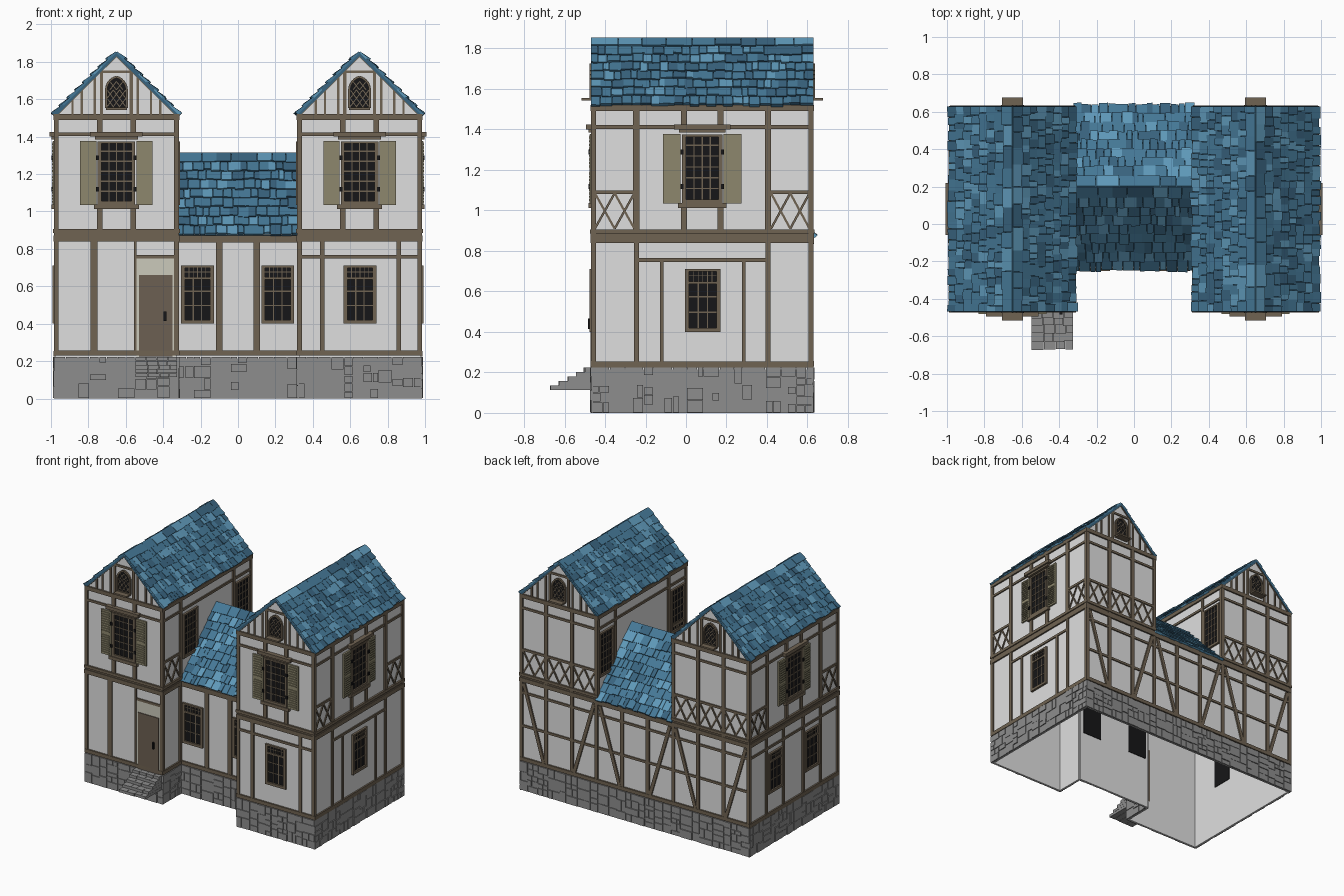
import bpy, bmesh, math, random
from mathutils import Vector

if "Cube" in bpy.data.objects:
    bpy.data.objects.remove(bpy.data.objects["Cube"])
random.seed(4)
R = random.uniform

COL = {'plaster': (.74, .74, .74), 'timber': (.16, .125, .085), 'door_brown': (.15, .115, .085),
       'stone_grey': (.27, .27, .27), 'shutter_olive': (.27, .245, .155), 'glass_black': (.008, .008, .009),
       'slate_light': (.115, .32, .49), 'slate_mid': (.06, .19, .31), 'slate_dark': (.04, .125, .21),
       'cream': (.6, .59, .5)}
MAT = {}
for k, c in COL.items():
    MAT[k] = bpy.data.materials.new(k)
    MAT[k].diffuse_color = (*c, 1)
PARTS = {}   # object name -> (bmesh, material names)


def solid(part, mat, low, high):
    """Closed prism between two matching point loops."""
    bm, mats = PARTS.setdefault(part, (bmesh.new(), []))
    if mat not in mats:
        mats.append(mat)
    a, b = [bm.verts.new(p) for p in low], [bm.verts.new(p) for p in high]
    n = len(a)
    fs = [bm.faces.new(a), bm.faces.new(b)]
    fs += [bm.faces.new((a[i], a[(i + 1) % n], b[(i + 1) % n], b[i])) for i in range(n)]
    for f in fs:
        f.material_index = mats.index(mat)


def plate(part, mat, F, pts, d0, d1):
    solid(part, mat, [F(u, d0, z) for u, z in pts], [F(u, d1, z) for u, z in pts])


def box(part, mat, F, u0, u1, z0, z1, d0=0, d1=.01):
    plate(part, mat, F, [(u0, z0), (u1, z0), (u1, z1), (u0, z1)], d0, d1)


def bar(part, mat, F, p, q, w, d0=0, d1=.008):
    p, q = Vector(p), Vector(q)
    t = (q - p).normalized() * w / 2
    s = Vector((-t.y, t.x))
    plate(part, mat, F, [p - s, q - s, q + s, p + s], d0, d1)


# Facade frames: (along wall, outwards, up) -> world
Y0, Y1, YC, X0, X1 = -.46, .62, -.235, .325, .975
front = lambda u, d, z: Vector((u, Y0 - d, z))
back = lambda u, d, z: Vector((u, Y1 + d, z))
mid = lambda u, d, z: Vector((u, YC - d, z))
right = lambda u, d, z: Vector((X1 + d, u, z))
left = lambda u, d, z: Vector((-X1 - d, u, z))
in_r = lambda u, d, z: Vector((X0 - d, u, z))
in_l = lambda u, d, z: Vector((-X0 + d, u, z))


def posts(F, us, z0, z1, w=.025):
    for u in us:
        box('timber_frame', 'timber', F, u - w / 2, u + w / 2, z0, z1)


def rails(F, u0, u1, zs, h=.018, d=.009):
    for z in zs:
        box('timber_frame', 'timber', F, u0, u1, z - h / 2, z + h / 2, 0, d)


def floor_band(F, u0, u1):
    box('floor_beams', 'timber', F, u0, u1, .84, .872, 0, .012)
    box('floor_beams', 'timber', F, u0, u1, .872, .885, 0, .006)
    box('floor_beams', 'timber', F, u0, u1, .885, .907, 0, .014)


def lattice(F, u0, u1, z0, z1, n, w=.011, part='lattice_panels'):
    s = (u1 - u0) / n
    for i in range(n):
        a, b = u0 + i * s, u0 + (i + 1) * s
        bar(part, 'timber', F, (a, z0), (b, z1), w)
        bar(part, 'timber', F, (a, z1), (b, z0), w, 0, .007)


def casement(F, u, z0, z1, w, cols, rows, transom=0):
    a, b, f, P = u - w / 2, u + w / 2, .02, 'windows'
    box(P, 'glass_black', F, a + .005, b - .005, z0 + .005, z1 - .005, -.014, .004)
    for s in ((a, a + f, z0, z1), (b - f, b, z0, z1), (a, b, z0, z0 + f), (a, b, z1 - f * .6, z1)):
        box(P, 'timber', F, *s, 0, .016)
    top = z1 - transom
    if transom:      # row of small panes over the main light
        box(P, 'timber', F, a, b, top - .014, top, 0, .014)
        bar(P, 'timber', F, (a, top + transom * .45), (b, top + transom * .45), .004)
        for i in range(1, 6):
            v = a + f + (w - 2 * f) * i / 6
            bar(P, 'timber', F, (v, top), (v, z1), .004)
    for i in range(1, cols):
        v = a + f + (w - 2 * f) * i / cols
        bar(P, 'timber', F, (v, z0), (v, top), .006)
    for i in range(1, rows):
        v = z0 + f + (top - z0 - f) * i / rows
        bar(P, 'timber', F, (a, v), (b, v), .006)


def ground_window(F, u):
    casement(F, u, .40, .71, .175, 3, 3, .06)


def shuttered_window(F, u):
    casement(F, u, 1.035, 1.375, .2, 4, 6)
    box('window_heads', 'timber', F, u - .115, u + .115, 1.385, 1.4, 0, .022)
    box('window_heads', 'timber', F, u - .14, u + .14, 1.4, 1.425, 0, .034)
    box('window_heads', 'timber', F, u - .12, u + .12, 1.012, 1.037, 0, .022)
    for s in (-1, 1):
        c = u + s * .15
        for z0, z1 in ((1.04, 1.195), (1.205, 1.372)):
            box('shutters', 'shutter_olive', F, c - .044, c + .044, z0 - .005, z1 + .005, 0, .013)
            for i in range(9):
                z = z0 + .012 + (z1 - z0 - .024) * i / 8
                box('shutters', 'shutter_olive', F, c - .032, c + .032, z - .005, z + .004, .01, .02)
            box('hinges', 'glass_black', F, u + s * .1 - .008, u + s * .1 + .008,
                (z0 + z1) / 2 - .012, (z0 + z1) / 2 + .012, .012, .022)
        posts(F, [u + s * .09], .905, 1.02, .03)
        posts(F, [u + s * .09], 1.41, 1.5, .03)


def stones(F, u0, u1):
    box('stone_base', 'stone_grey', F, u0, u1, 0, .215, 0, .004)
    u = u0
    while u < u1 - .001:
        w = R(.045, .12)
        if u + w > u1 - .04:
            w = u1 - u
        n, z = random.choice((3, 4, 5)), 0
        for i in range(n):
            t = .225 * (i + 1) / n + (R(-.012, .012) if i < n - 1 else 0)
            k = u + w * R(.35, .65) if w > .07 and random.random() < .5 else u + w
            for a, b in ((u, k), (k, u + w)):
                if b - a > .01:
                    box('stone_base', 'stone_grey', F, a + .002, b - .002, z + .002, t - .002, 0, R(.008, .014))
            z = t
        u += w


def gable(F, c):
    k = .995
    plate('walls', 'plaster', F, [(c - .325, 1.49), (c + .325, 1.49), (c + .325, 1.515), (c, 1.838), (c - .325, 1.515)], -.01, 0)
    box('gable_timbers', 'timber', F, c - .335, c + .335, 1.49, 1.52, 0, .012)
    bar('gable_timbers', 'timber', F, (c - .105, 1.747), (c + .105, 1.747), .016)
    for s in (-1, 1):
        bar('gable_timbers', 'timber', F, (c + s * .33, 1.507), (c, 1.835), .014)
        for o in (.235, .185, .115, .08):
            bar('gable_timbers', 'timber', F, (c + s * o, 1.51), (c + s * o, 1.83 - o * k), .013 if o > .1 else .018)
    # pointed arch window with leaded lights
    arc = [(-.017 + .072 * math.cos(t), 1.65 + .072 * math.sin(t)) for t in [i * 1.332 / 5 for i in range(6)]]
    half = [(.055, 1.553)] + arc
    pts = [(c + u, z) for u, z in half] + [(c - u, z) for u, z in reversed(half[:-1])]
    plate('gable_windows', 'glass_black', F, pts, -.012, .005)
    for p, q in zip(pts, pts[1:] + pts[:1]):
        bar('gable_windows', 'timber', F, p, q, .012, 0, .016)
    for z in (1.56, 1.605, 1.65):
        lattice(F, c - .05 + (z > 1.64) * .015, c + .05 - (z > 1.64) * .015, z, z + .045, 3 - (z > 1.64), .005, 'gable_windows')
    box('gable_sills', 'timber', F, c - .056, c + .056, 1.543, 1.555, 0, .057)


def slope(part, eave, along, length, up, rows):
    """Shingled roof slope; eave corner, unit direction along it, vector up to the ridge."""
    V = up.normalized()
    N = along.cross(V)
    N = N if N.z > 0 else -N
    P = lambda u, v, n: eave + along * u + V * v + N * n
    solid(part + '_deck', 'slate_dark', [P(0, 0, -.012), P(length, 0, -.012), P(length, up.length, -.012), P(0, up.length, -.012)],
          [P(0, 0, 0), P(length, 0, 0), P(length, up.length, 0), P(0, up.length, 0)])
    e = up.length / rows
    for r in range(rows):
        cap = r == rows - 1
        u = 0
        while u < length - .001:
            w = R(.07, .14) if cap else R(.028, .068)
            if u + w > length - .025:
                w = length - u
            lo, hi = r * e + R(-.008, .006), min((r + 1.2) * e, up.length + .003)
            t = R(.014, .021)
            a, b = u + .001, u + w - .001
            m = random.choices(('slate_light', 'slate_mid', 'slate_dark'), (2, 5, 2))[0]
            solid(part, m, [P(a, lo, 0), P(b, lo, 0), P(b, hi, -.004), P(a, hi, -.004)],
                  [P(a, lo, t), P(b, lo + R(-.004, .004), t), P(b, hi, .008), P(a, hi, .008)])
            u += w


# Both towers
for s, side, inner in ((-1, left, in_l), (1, right, in_r)):
    c = s * .65
    for F in (front, back):
        box('walls', 'plaster', F, c - .325, c + .325, 0, 1.5, -.01, 0)
        gable(F, c)
        stones(F, c - .335, c + .335)
        floor_band(F, c - .335, c + .335)
        rails(F, c - .335, c + .335, [.243], .028, .012)
        rails(F, c - .325, c + .325, [1.412])
        posts(F, [c - .322, c + .322], .24, .84, .026)
        posts(F, [c - .322, c + .322], .9, 1.5, .026)
    shuttered_window(front, c)
    # back of tower: lattice band, posts and braces
    posts(back, [c - .11, c + .11], .24, 1.5, .028)
    rails(back, c - .325, c + .325, [.5, .757, 1.09])
    for i in range(3):
        lattice(back, c - .31 + i * .212, c - .115 + i * .212, .91, 1.085, 2)
    for k in (-1, 1):
        bar('back_braces', 'timber', back, (c + k * .3, .83), (c + k * .13, .255), .026, 0, .011)
    # outer side
    box('walls', 'plaster', side, Y0, Y1, 0, 1.515, -.01, 0)
    stones(side, Y0 - .01, Y1 + .01)
    floor_band(side, Y0 - .012, Y1 + .012)
    rails(side, Y0 - .01, Y1 + .01, [.24, 1.505], .03, .012)
    rails(side, Y0, Y1, [1.412])
    posts(side, [Y0 + .003, Y1 - .003], .24, 1.5, .026)
    shuttered_window(side, .08)
    # inner side
    box('walls', 'plaster', inner, Y0, YC, 0, .87, -.01, 0)
    box('walls', 'plaster', inner, Y0, Y1, .87, 1.515, -.01, 0)
    stones(inner, Y0 - .01, YC)
    floor_band(inner, Y0 - .012, YC)
    rails(inner, Y0 - .01, YC, [.243], .028, .012)
    rails(inner, Y0 - .01, Y1 + .01, [1.505], .03, .012)
    rails(inner, Y0, Y1, [1.412])
    posts(inner, [Y0 + .003, YC - .013], .24, .84, .026)
    posts(inner, [Y0 + .003, -.245, .405, Y1 - .003], .9, 1.5, .026)
    for y in ((-.13, .51) if s < 0 else (-.35, .52)):
        casement(inner, y, 1.035, 1.375, .18, 4, 6)
    for F in (side, inner):
        for a, b in ((-.45, -.255), (.42, .61)):
            if F is side or a < 0:
                lattice(F, a, b, .91, 1.085, 2)
                rails(F, a, b, [1.09])
    posts(side, [-.245, .405], .9, 1.5, .032)
    for k in (-1, 1):
        slope('tower_roof', Vector((c + k * .332, Y0 - .01, 1.517)), Vector((0, 1, 0)), 1.1, Vector((-k * .332, 0, .33)), 8)

# Lower side timbers and windows
posts(right, [-.245, .405], .24, .84)
posts(right, [-.12, .285], .24, .755, .018)
rails(right, -.245, .405, [.755])
ground_window(right, .083)
posts(left, [-.245, -.035, .205, .415], .24, .84)
rails(left, Y0, Y1, [.755])
for y in (-.14, .31):
    ground_window(left, y)

# Lower tower fronts
posts(front, [-.77], .24, .84, .038)
posts(front, [.45, .86], .24, .84, .024)
rails(front, X0, X1, [.757])
ground_window(front, .652)

# Door and steps
rails(front, -.55, -.32, [.757])
posts(front, [-.55], .24, .84, .014)
box('door_frame', 'cream', front, -.543, -.335, .225, .748, 0, .006)
box('door', 'door_brown', front, -.528, -.35, .225, .66, -.012, .012)
box('door_handle', 'glass_black', front, -.397, -.383, .415, .465, .012, .024)
for i in range(5):
    x, d = -.55, .21 - i * .042
    while x < -.326:
        w = R(.04, .07)
        if x + w > -.35:
            w = -.325 - x
        box('steps', 'stone_grey', front, x + .001, x + w - .001, .114 + i * .022, .135 + i * .022, 0, d + R(-.004, .004))
        x += w

# Middle wing
for F in (mid, back):
    box('walls', 'plaster', F, -X0, X0, 0, .88, -.01, 0)
    stones(F, -X0 + .01, X0 - .01)
    rails(F, -X0, X0, [.243], .028, .012)
    box('floor_beams', 'timber', F, -X0, X0, .835, .872, 0, .012)
posts(mid, [-.1, .1], .24, .84, .034)
for x in (-.217, .213):
    ground_window(mid, x)
posts(back, [-.11, .11], .24, .84, .028)
rails(back, -X0, X0, [.5, .757])
for k in (-1, 1):
    bar('back_braces', 'timber', back, (k * .3, .83), (k * .13, .255), .026, 0, .011)
for y, run in ((-.238, .438), (.63, -.43)):
    slope('middle_roof', Vector((-X0, y, .87)), Vector((1, 0, 0)), 2 * X0, Vector((0, run, .438)), 9)

# Turn the collected parts into objects
for name, (bm, mats) in PARTS.items():
    bmesh.ops.recalc_face_normals(bm, faces=bm.faces)
    me = bpy.data.meshes.new(name)
    bm.to_mesh(me)
    bm.free()
    for m in mats:
        me.materials.append(MAT[m])
    bpy.context.collection.objects.link(bpy.data.objects.new(name, me))

for m in bpy.data.materials:
    if m.users and not m.is_grease_pencil:
        m.use_nodes = True
        m.node_tree.nodes["Principled BSDF"].inputs["Base Color"].default_value = m.diffuse_color
